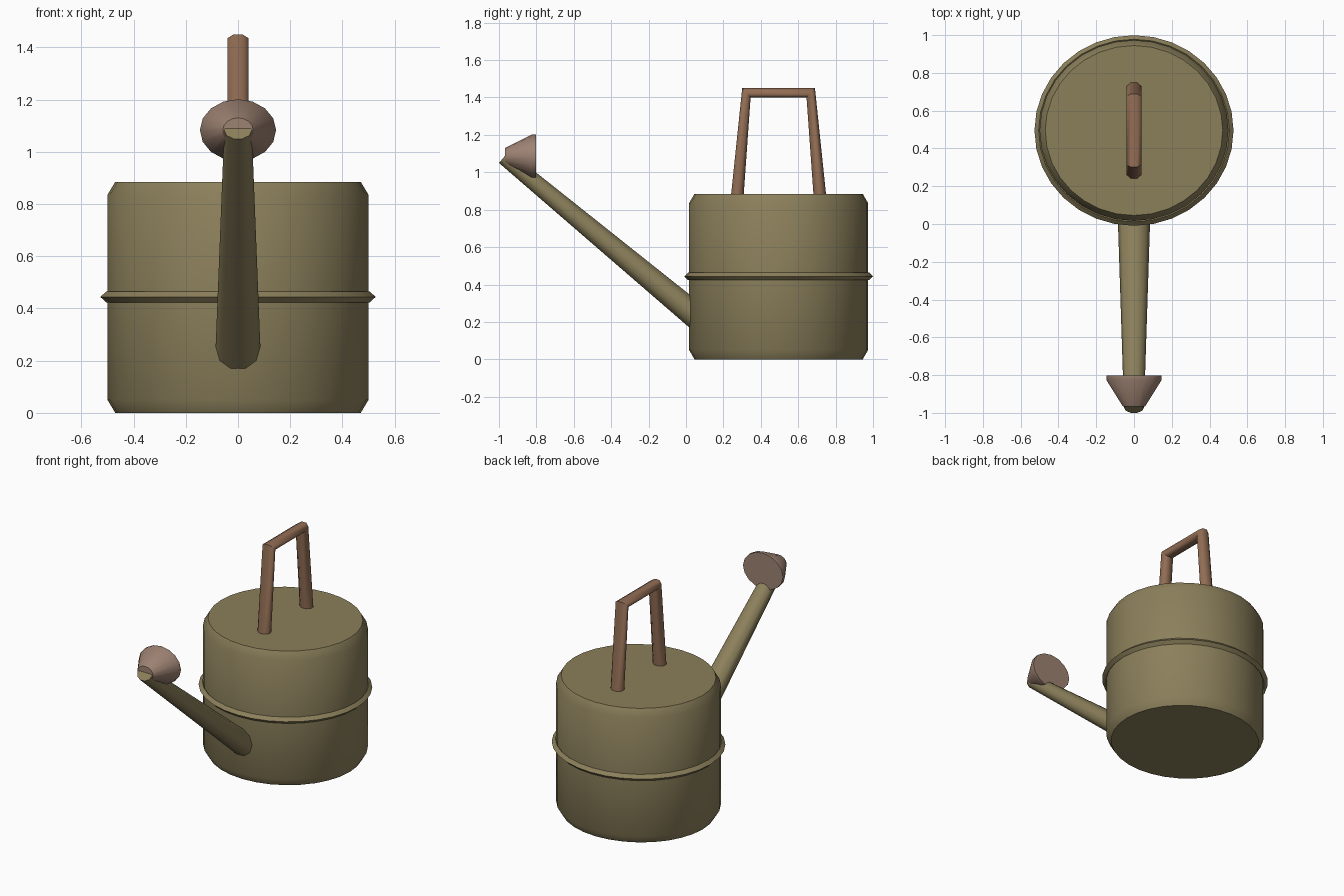
import bpy, bmesh, math
from mathutils import Vector

if "Cube" in bpy.data.objects:
    bpy.data.objects.remove(bpy.data.objects["Cube"])


def material(name, rgb):
    m = bpy.data.materials.new(name)
    m.diffuse_color = (*rgb, 1)
    m.use_nodes = True
    m.node_tree.nodes["Principled BSDF"].inputs["Base Color"].default_value = m.diffuse_color
    return m


OLIVE = material("olive_metal", (0.26, 0.215, 0.105))
WOOD = material("brown_handle", (0.29, 0.155, 0.09))
COPPER = material("dusty_copper", (0.34, 0.225, 0.17))


def loft(name, rings, sides, mat, angle, phase=0.0, closed=False):
    """Skin elliptical rings, each given as (centre, half axis a, half axis b)."""
    bm = bmesh.new()
    loops = []
    for c, a, b in rings:
        loop = []
        for i in range(sides):
            t = 2 * math.pi * (i + phase) / sides
            loop.append(bm.verts.new(Vector(c) + Vector(a) * math.cos(t) + Vector(b) * math.sin(t)))
        loops.append(loop)
    pairs = list(zip(loops, loops[1:]))
    if closed:
        pairs.append((loops[-1], loops[0]))
    else:
        bm.faces.new(loops[0])
        bm.faces.new(loops[-1])
    for p, q in pairs:
        for i in range(sides):
            j = (i + 1) % sides
            bm.faces.new((p[i], p[j], q[j], q[i]))
    bmesh.ops.recalc_face_normals(bm, faces=bm.faces)
    me = bpy.data.meshes.new(name)
    bm.to_mesh(me)
    bm.free()
    me.materials.append(mat)
    ob = bpy.data.objects.new(name, me)
    bpy.context.collection.objects.link(ob)
    bpy.ops.object.select_all(action='DESELECT')
    ob.select_set(True)
    bpy.context.view_layer.objects.active = ob
    bpy.ops.object.shade_smooth_by_angle(angle=math.radians(angle))
    return ob


CY = 0.495      # tank centre
SQUASH = 0.957  # tank is slightly shallower than wide


def flat_ring(r, z):
    return ((0, CY, z), (r, 0, 0), (0, r * SQUASH, 0))


# Tank with chamfered rims
loft("tank", [flat_ring(r, z) for r, z in
              ((0.47, 0), (0.5, 0.05), (0.5, 0.835), (0.47, 0.885))], 32, OLIVE, 45)

# Raised band with a diamond cross-section
loft("band", [flat_ring(r, z) for r, z in
              ((0.527, 0.444), (0.505, 0.465), (0.483, 0.444), (0.505, 0.423))],
     32, OLIVE, 30, closed=True)

# Tapered spout, its root buried in the tank
tip, root = Vector((0, -0.973, 1.082)), Vector((0, 0.10, 0.192))
up = Vector((0, 0.638, 0.77))
loft("spout", [(root, (0.088, 0, 0), up * 0.074),
               (tip, (0.053, 0, 0), up * 0.044)], 10, OLIVE, 50)

# Sprinkler head: cone with a short flange
loft("sprinkler_head", [((0, y, 1.083), (r, 0, 0), (0, 0, r * 0.81)) for y, r in
                        ((-0.967, 0.058), (-0.826, 0.146), (-0.803, 0.146))],
     16, COPPER, 45)

# Handle: two leaning legs and a top bar, mitred at the corners
k = 1 / math.cos(math.pi / 8)
half = [(-0.222, 0.86, 0.034, 0.0), (-0.172, 1.425, 0.0225, -0.025)]
path = half + [(-y, z, -dy, dz) for y, z, dy, dz in reversed(half)]
loft("handle", [((0, CY + y, z), (0.04 * k, 0, 0), (0, dy * k, dz * k))
                for y, z, dy, dz in path], 8, WOOD, 62, phase=0.5)
